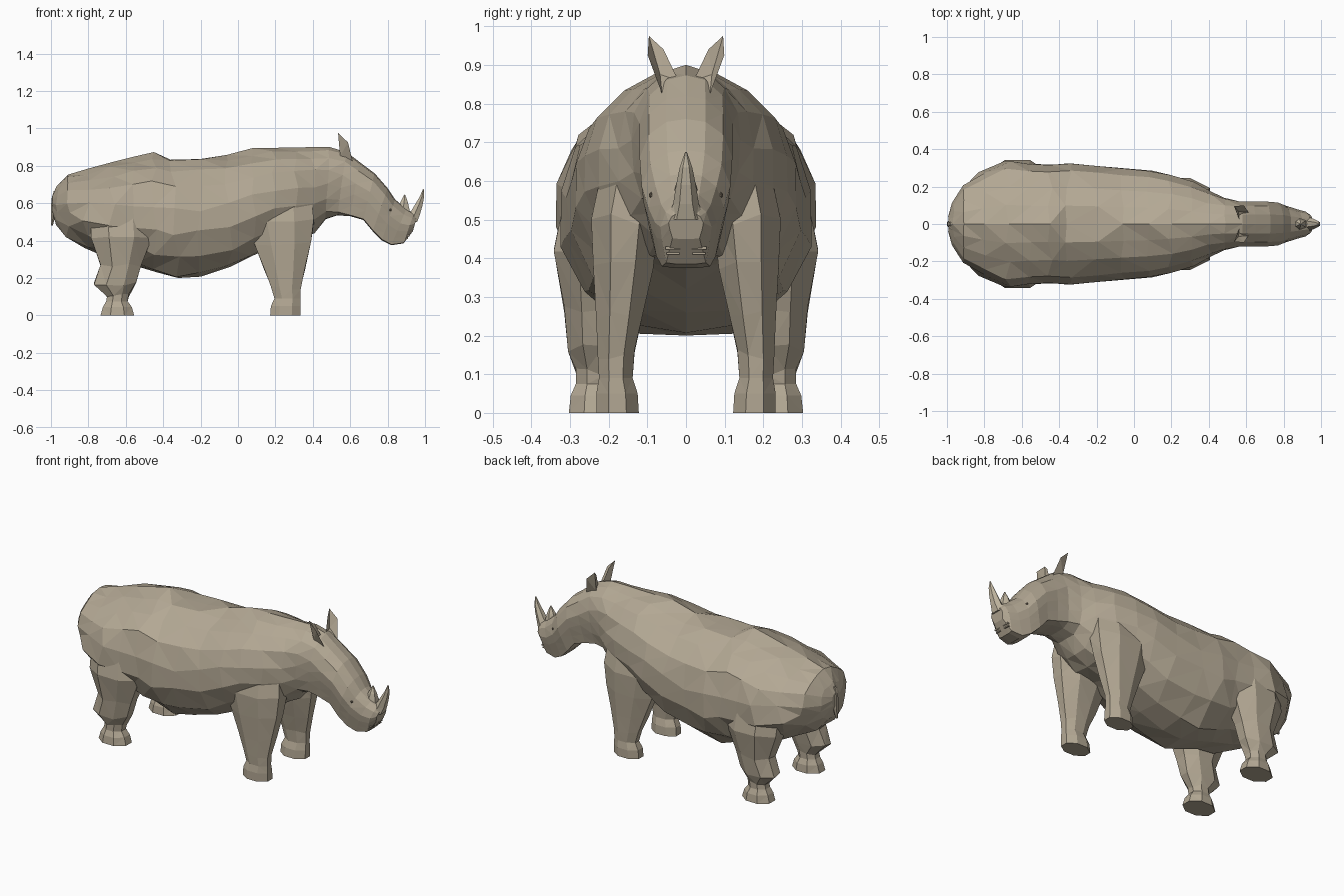
import bpy, bmesh, math, random

random.seed(11)


def material(name, rgb):
    m = bpy.data.materials.new(name)
    m.diffuse_color = (*rgb, 1)
    return m


SKIN = material("hide_tan", (0.45, 0.39, 0.295))
HORN = material("horn_pale", (0.54, 0.475, 0.36))
EYE = material("eye_brown", (0.20, 0.165, 0.12))


def finish(name, bm, mat, mirror=False):
    bmesh.ops.recalc_face_normals(bm, faces=bm.faces)
    bmesh.ops.triangulate(bm, faces=[f for f in bm.faces if len(f.verts) == 4])
    me = bpy.data.meshes.new(name)
    bm.to_mesh(me)
    bm.free()
    me.materials.append(mat)
    ob = bpy.data.objects.new(name, me)
    bpy.context.collection.objects.link(ob)
    if mirror:
        mod = ob.modifiers.new("mirror", 'MIRROR')
        mod.use_axis = (False, True, False)
    return ob


def loft(name, rings, mat, mirror=False):
    bm = bmesh.new()
    vs = [[bm.verts.new(p) for p in r] for r in rings]
    n = len(vs[0])
    for a, b in zip(vs, vs[1:]):
        for i in range(n):
            j = (i + 1) % n
            bm.faces.new((a[i], a[j], b[j], b[i]))
    bm.faces.new(vs[0])
    bm.faces.new(vs[-1])
    return finish(name, bm, mat, mirror)


def limb(name, rows, mat=SKIN, mirror=False, sides=8, jitter=0.0):
    """Stack of level rings, each row: z, x range, y range."""
    rings = []
    for z, x0, x1, y0, y1 in rows:
        ring = []
        for i in range(sides):
            a = 2 * math.pi * (i + 0.5) / sides
            k = 1 / math.cos(math.pi / sides)
            dz = random.uniform(-jitter, jitter) if z > 0.1 else 0
            ring.append(((x0 + x1) / 2 + (x1 - x0) / 2 * k * math.cos(a),
                         (y0 + y1) / 2 + (y1 - y0) / 2 * k * math.sin(a), z + dz))
        rings.append(ring)
    return loft(name, rings, mat, mirror)


# Body and head: half cross-sections as (width share, height share)
TRUNK = [(0, 1), (.3, .945), (.6, .86), (.87, .74), (.985, .55),
         (.99, .36), (.8, .16), (.42, .02), (0, 0)]
SKULL = [(0, 1), (.42, .97), (.8, .84), (1, .6), (.95, .4),
         (.86, .2), (.78, .02), (.4, 0), (0, 0)]
# top x, top z, bottom x, bottom z, half width
BODY = [
    (-.993, .64, -.99, .55, .04),
    (-.97, .69, -.965, .48, .115),
    (-.91, .752, -.915, .418, .21),
    (-.80, .785, -.82, .36, .28),
    (-.67, .82, -.68, .30, .34),
    (-.55, .85, -.54, .262, .325),
    (-.45, .873, -.44, .232, .32),
    (-.36, .862, -.32, .20, .328),
    (-.20, .86, -.20, .207, .315),
    (-.06, .865, -.04, .26, .3),
    (.08, .895, .08, .32, .288),
    (.20, .896, .20, .37, .265),
    (.30, .897, .32, .40, .228),
    (.40, .90, .41, .44, .178),
    (.49, .90, .47, .515, .145),
]
HEAD = [
    (.58, .873, .53, .535, .125),
    (.65, .82, .60, .53, .12),
    (.73, .76, .67, .51, .12),
    (.80, .68, .72, .45, .115),
    (.84, .62, .77, .40, .098),
    (.90, .57, .82, .375, .08),
    (.94, .545, .885, .385, .066),
    (.955, .52, .935, .45, .045),
]
rings = []
for xt, zt, xb, zb, w in BODY + HEAD:
    s = min(1, max(0, (xt - .37) / .28))          # trunk turns into skull
    dip = .03 * min(1, max(0, -xt / .25)) if xt > -.4 else 0   # saddle in the spine
    amp = 0.018 * (1 - s) * min(1, w / .25)
    right = []
    for (aw, ah), (bw, bh) in zip(TRUNK, SKULL):
        u, h = aw + (bw - aw) * s, ah + (bh - ah) * s
        j = [random.uniform(-amp, amp) if u > 0 else 0 for _ in range(2)]
        z = zb + (zt - zb) * h - (dip if h == 1 else 0)
        right.append((xb + (xt - xb) * h + j[0], u * w, z + j[1] * .7))
    left = [(x, -y, z) for x, y, z in right[-2:0:-1]]
    rings.append(right + left)
loft("body_and_head", rings, SKIN)

# Legs with flared feet, tapering into the shoulder and hip
limb("front_legs", [
    (0, .172, .335, .122, .232), (.05, .176, .335, .125, .232),
    (.09, .195, .333, .138, .225), (.15, .175, .335, .133, .228),
    (.25, .14, .36, .112, .232), (.38, .09, .39, .085, .24),
    (.50, .05, .405, .07, .245), (.64, .06, .39, .055, .215),
    (.78, .12, .33, .03, .13)],
    mirror=True, jitter=.015)
limb("hind_legs", [
    (0, -.735, -.555, .168, .303), (.045, -.722, -.568, .172, .298),
    (.075, -.705, -.59, .185, .285), (.105, -.70, -.585, .185, .285),
    (.17, -.77, -.545, .175, .305), (.27, -.735, -.52, .16, .315),
    (.42, -.785, -.46, .12, .342), (.55, -.79, -.47, .10, .315),
    (.66, -.74, -.53, .08, .25)],
    mirror=True, jitter=.012)

# Tail hanging against the rump
limb("tail", [(.48, -1, -.99, -.006, .006), (.54, -1, -.975, -.017, .017),
              (.62, -.998, -.965, -.015, .015), (.665, -.985, -.95, -.012, .012)],
     sides=6)

# Horns
limb("front_horn", [
    (.50, .90, .958, -.042, .042), (.54, .915, .973, -.029, .029),
    (.59, .945, .987, -.022, .022), (.635, .972, .995, -.014, .014),
    (.675, .989, .993, -.002, .002)], mat=HORN, sides=6)
limb("rear_horn", [(.55, .84, .92, -.032, .032), (.605, .868, .908, -.019, .019),
                   (.645, .889, .894, -.002, .002)], mat=HORN, sides=6)

# Ears: a rim joined to a back point and a hollow point
bm = bmesh.new()
rim = [bm.verts.new(p) for p in [
    (.565, .02, .86), (.55, .058, .94), (.535, .096, .975),
    (.588, .099, .925), (.612, .062, .825)]]
for apex in [(.546, .066, .85), (.558, .067, .875)]:
    tip = bm.verts.new(apex)
    for i in range(5):
        bm.faces.new((rim[i], rim[(i + 1) % 5], tip))
finish("ears", bm, SKIN, True)


def small_part(name, mat, size, pos, ball=False):
    bm = bmesh.new()
    if ball:
        bmesh.ops.create_icosphere(bm, subdivisions=1, radius=.5)
    else:
        bmesh.ops.create_cube(bm, size=1)
    bmesh.ops.scale(bm, verts=bm.verts, vec=size)
    bmesh.ops.translate(bm, verts=bm.verts, vec=pos)
    finish(name, bm, mat, True)


# Eyes with heavy lids, and lips
small_part("eyelids", SKIN, (.036, .022, .034), (.808, .082, .562), True)
small_part("eyes", EYE, (.016, .012, .016), (.814, .09, .563), True)
small_part("upper_lip", SKIN, (.016, .038, .008), (.908, .034, .426))
small_part("lower_lip", SKIN, (.016, .034, .006), (.902, .034, .412))
